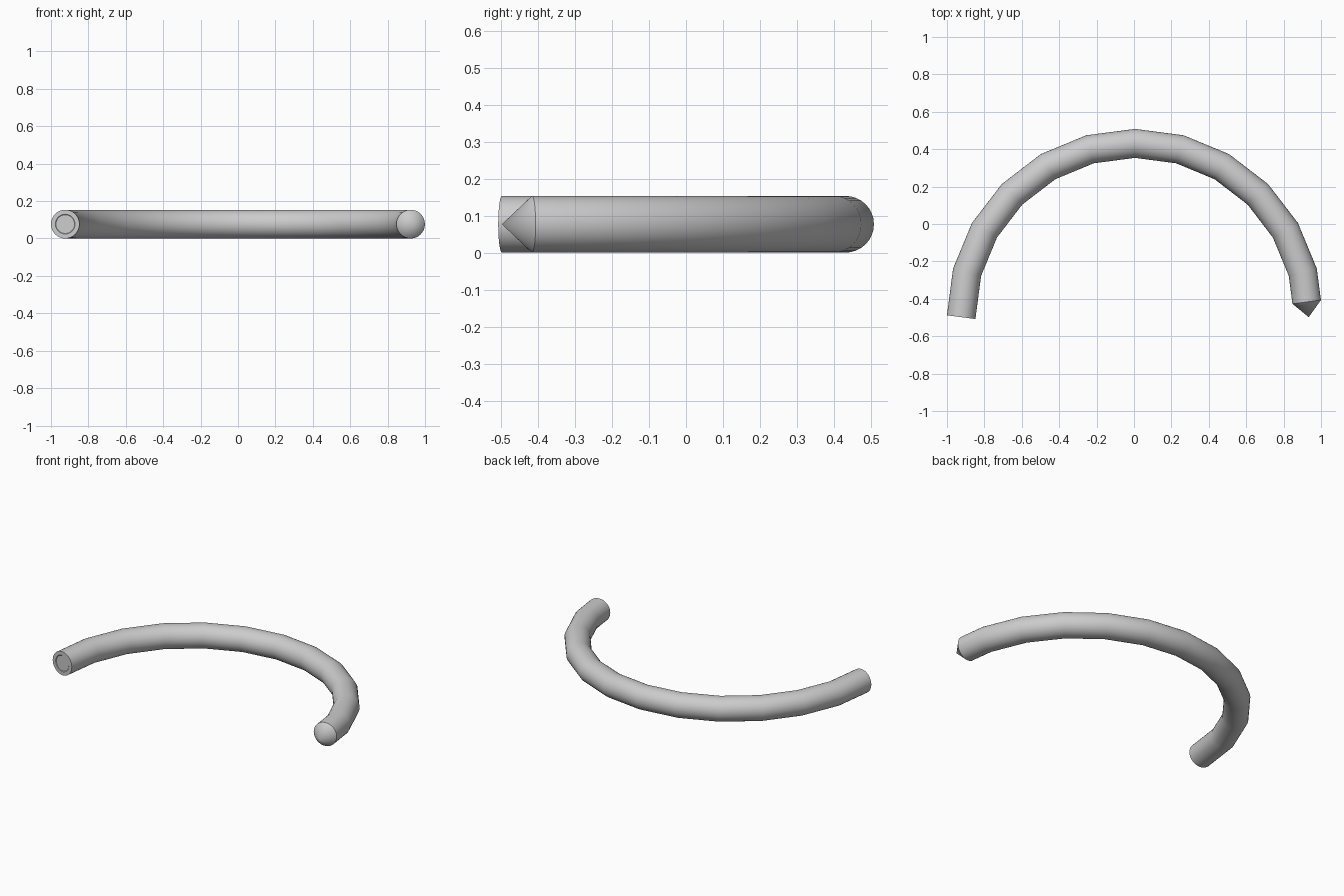
import bpy, bmesh, math
from mathutils import Vector

if "Cube" in bpy.data.objects:
    bpy.data.objects.remove(bpy.data.objects["Cube"])

R, r, SIDES = 0.929, 0.0768, 32
CENTRE = Vector((0.005, -0.498, r))
STEP = math.radians(15)
TIP = 0.082  # length of the pointed end

# Centre line: half circle of twelve straight segments, left to right
path = [CENTRE + Vector((-R * math.cos(i * STEP), R * math.sin(i * STEP), 0)) for i in range(13)]
start_dir = (path[1] - path[0]).normalized()
end_dir = (path[-1] - path[-2]).normalized()
tip = path[-1].copy()
path[-1] = tip - end_dir * TIP

bm = bmesh.new()


def ring(centre, direction, radius, stretch=1.0):
    side = Vector((direction.y, -direction.x, 0)).normalized()
    verts = []
    for k in range(SIDES):
        a = 2 * math.pi * k / SIDES
        verts.append(bm.verts.new(centre + side * math.cos(a) * radius * stretch
                                  + Vector((0, 0, math.sin(a) * radius))))
    return verts


def bridge(a, b):
    for k in range(SIDES):
        n = (k + 1) % SIDES
        bm.faces.new((a[k], a[n], b[n], b[k]))


# Blunt end with a shallow round inset
rings = [ring(path[0] + start_dir * 0.003, start_dir, 0.05),
         ring(path[0], start_dir, 0.053),
         ring(path[0], start_dir, r)]
bm.faces.new(rings[0])

# Mitred bends
for i in range(1, 12):
    d = (path[i + 1] - path[i]).normalized() + (path[i] - path[i - 1]).normalized()
    rings.append(ring(path[i], d, r, 1 / math.cos(STEP / 2)))
rings.append(ring(path[-1], end_dir, r))
for a, b in zip(rings, rings[1:]):
    bridge(a, b)

# Pointed end
apex = bm.verts.new(tip)
last = rings[-1]
for k in range(SIDES):
    bm.faces.new((last[k], last[(k + 1) % SIDES], apex))

bmesh.ops.recalc_face_normals(bm, faces=bm.faces[:])
mesh = bpy.data.meshes.new("curved_rod")
bm.to_mesh(mesh)
bm.free()
rod = bpy.data.objects.new("curved_rod", mesh)
bpy.context.collection.objects.link(rod)
bpy.context.view_layer.objects.active = rod
rod.select_set(True)
bpy.ops.object.shade_smooth_by_angle(angle=math.radians(30))
